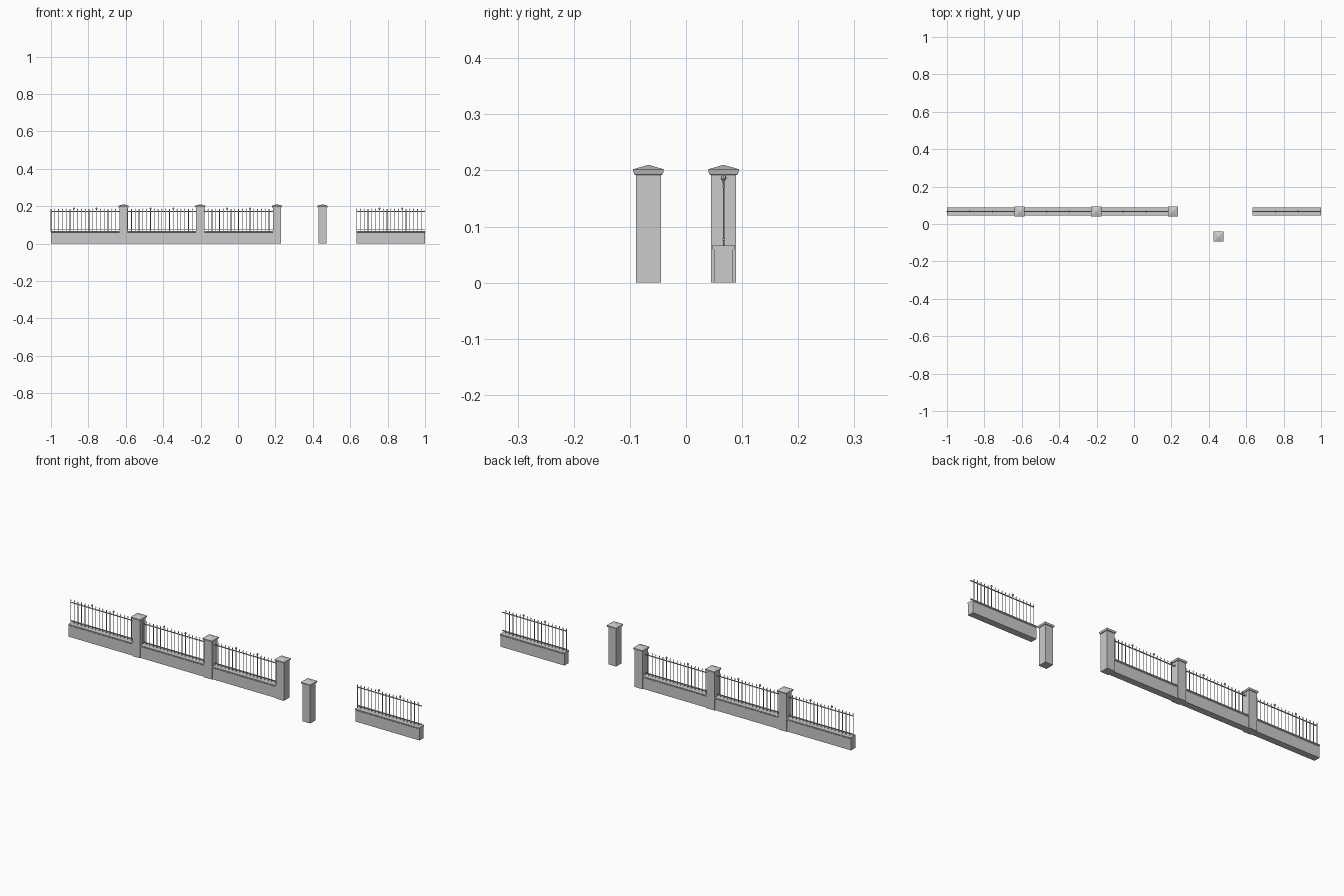
import bpy, bmesh, math
from mathutils import Matrix, Vector

if "Cube" in bpy.data.objects:
    bpy.data.objects.remove(bpy.data.objects["Cube"])

WALL_Y, PANEL, POST = 0.067, 0.366, 0.044


def make(name, bm):
    bmesh.ops.recalc_face_normals(bm, faces=bm.faces[:])
    me = bpy.data.meshes.new(name)
    bm.to_mesh(me)
    bm.free()
    ob = bpy.data.objects.new(name, me)
    bpy.context.collection.objects.link(ob)
    return ob


def box(bm, center, size):
    m = Matrix.Translation(center) @ Matrix.Diagonal((*size, 1))
    bmesh.ops.create_cube(bm, size=1, matrix=m)


def loft(bm, rings):
    """Close a solid through a list of vertex-coordinate rings."""
    vs = [[bm.verts.new(p) for p in r] for r in rings]
    n = len(vs[0])
    for a, b in zip(vs, vs[1:]):
        for i in range(n):
            bm.faces.new((a[i], a[(i + 1) % n], b[(i + 1) % n], b[i]))
    bm.faces.new(vs[0][::-1])
    bm.faces.new(vs[-1])


def turned(bm, x, y, profile, sides=4, phase=math.pi / 4):
    """Stack of regular polygons; profile holds (radius, z)."""
    loft(bm, [[(x + r * math.cos(phase + i * math.tau / sides),
                y + r * math.sin(phase + i * math.tau / sides), z)
               for i in range(sides)] for r, z in profile])


def post(name, x, y):
    bm = bmesh.new()
    box(bm, (x, y, 0.096), (POST, POST, 0.192))
    make(name, bm)
    # moulded cap with a shallow pyramid roof
    bm = bmesh.new()
    k = math.sqrt(2)
    turned(bm, x, y, [(0.0235 * k, 0.192), (0.0255 * k, 0.193), (0.0275 * k, 0.200),
                      (0.0275 * k, 0.202), (0.0003, 0.210)])
    make(name + "_cap", bm)


def panel(i, x0):
    xc = x0 + PANEL / 2
    # low wall
    bm = bmesh.new()
    box(bm, (xc, WALL_Y, 0.029), (PANEL, 0.034, 0.058))
    make(f"low_wall_{i}", bm)
    # coping with bevelled underside
    bm = bmesh.new()
    prof = [(-0.017, 0.058), (0.017, 0.058), (0.0205, 0.061),
            (0.0205, 0.066), (-0.0205, 0.066), (-0.0205, 0.061)]
    loft(bm, [[(x, WALL_Y + dy, z) for dy, z in prof] for x in (x0, x0 + PANEL)])
    make(f"coping_{i}", bm)
    # horizontal rails
    bm = bmesh.new()
    for z in (0.077, 0.171):
        box(bm, (xc, WALL_Y, z), (PANEL, 0.0045, 0.0035))
    make(f"rails_{i}", bm)
    # pickets with pointed heads, and an ornate finial at each third
    bm = bmesh.new()
    n = 18
    for j in range(n):
        x = x0 + PANEL * (j + 0.02 if j == 0 else j) / n
        turned(bm, x, WALL_Y, [(0.0017, 0.065), (0.0017, 0.178)], 6, 0)
        if j in (6, 12):
            turned(bm, x, WALL_Y, [(0.0017, 0.177), (0.002, 0.180), (0.0052, 0.186),
                                   (0.0045, 0.189), (0.0004, 0.194)], 8, 0)
        else:
            turned(bm, x, WALL_Y, [(0.0017, 0.177), (0.0028, 0.180), (0.0003, 0.188)], 6, 0)
    make(f"pickets_{i}", bm)


# three panels and posts on the left, one panel on the right
pitch = PANEL + POST
for i in range(3):
    panel(i + 1, -1 + i * pitch)
    post(f"wall_post_{i + 1}", -1 + PANEL + POST / 2 + i * pitch, WALL_Y)
panel(4, 1 - PANEL)

# free-standing gate post
post("gate_post", 0.452, -WALL_Y)
